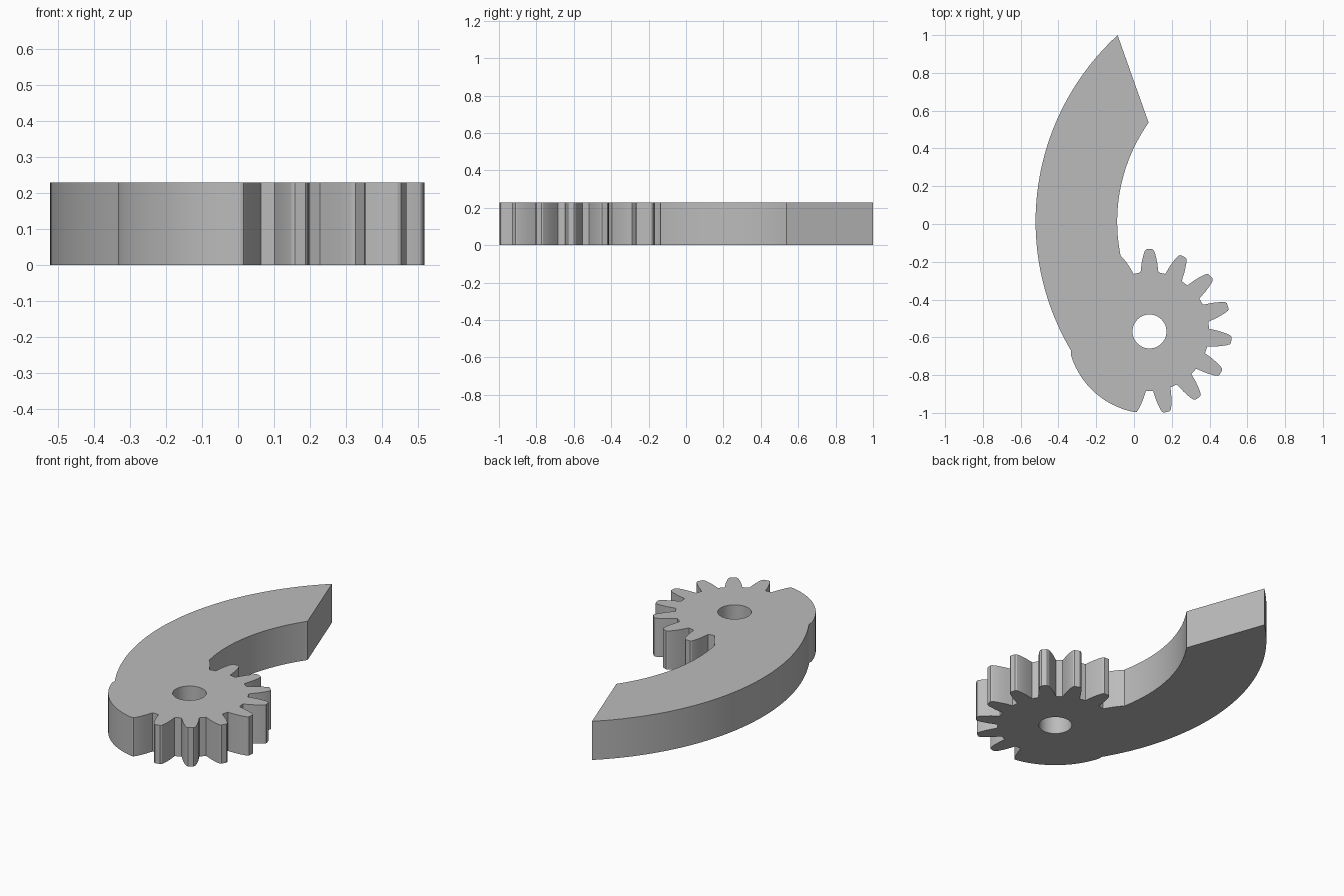
import bpy, bmesh
from math import sin, cos, radians

if "Cube" in bpy.data.objects:
    bpy.data.objects.remove(bpy.data.objects["Cube"], do_unlink=True)

HEIGHT = 0.228
GEAR = (0.082, -0.569)     # pinion centre
BEND = (0.817, 0.013)      # centre of the curved arm
TEETH = 15
PITCH = 360 / TEETH
# tooth flank from root to tip: (radius, half angle)
FLANK = [(0.316, 8.6), (0.34, 7.5), (0.365, 6.5), (0.39, 5.3),
         (0.413, 4.2), (0.43, 3.1), (0.436, 2.0)]


def polar(centre, radius, angle):
    a = radians(angle)
    return (centre[0] + radius * cos(a), centre[1] + radius * sin(a))


def arc(centre, radius, start, end, steps):
    return [polar(centre, radius, start + (end - start) * i / steps)
            for i in range(steps + 1)]


# Outer edge of the arm, then the toothless part of the pinion rim
outline = arc(BEND, 1.338, 132.5, 210.7, 48)
outline += arc(GEAR, 0.434, 194.5, 260, 24)[1:]

# Falling flank beside the rim, full teeth, rising flank into the arm
blank = 258
outline += [polar(GEAR, r, blank + h) for r, h in reversed(FLANK[:-1])]
for k in range(1, 9):
    mid = blank + k * PITCH
    outline += [polar(GEAR, r, mid - h) for r, h in FLANK]
    outline += [polar(GEAR, r, mid + h) for r, h in reversed(FLANK)]
outline += [polar(GEAR, r, blank + 9 * PITCH - h) for r, h in FLANK[:-1]]

# Inner edge of the arm
outline += arc(BEND, 0.906, 190.7, 144.7, 32)
bore = arc(GEAR, 0.09, 0, 360, 48)[:-1]

# Extrude the filled profile
curve = bpy.data.curves.new("geared_arm_profile", "CURVE")
curve.dimensions = "2D"
curve.fill_mode = "BOTH"
curve.extrude = HEIGHT / 2
for loop in (outline, bore):
    spline = curve.splines.new("POLY")
    spline.points.add(len(loop) - 1)
    for point, (x, y) in zip(spline.points, loop):
        point.co = (x, y, HEIGHT / 2, 1)
    spline.use_cyclic_u = True

arm = bpy.data.objects.new("geared_arm", curve)
bpy.context.collection.objects.link(arm)
bpy.ops.object.select_all(action="DESELECT")
arm.select_set(True)
bpy.context.view_layer.objects.active = arm
bpy.ops.object.convert(target="MESH")
arm = bpy.context.object
arm.name = "geared_arm"

# Weld the caps to the walls and rest the part on the ground
bm = bmesh.new()
bm.from_mesh(arm.data)
bmesh.ops.remove_doubles(bm, verts=bm.verts, dist=0.0005)
bmesh.ops.recalc_face_normals(bm, faces=bm.faces)
base = min(v.co.z for v in bm.verts)
bmesh.ops.translate(bm, verts=bm.verts, vec=(0, 0, -base))
bm.to_mesh(arm.data)
bm.free()

# Plain grey
grey = bpy.data.materials.new("plain_grey")
grey.use_nodes = True
colour = (0.5, 0.5, 0.5, 1)
grey.diffuse_color = colour
grey.node_tree.nodes["Principled BSDF"].inputs["Base Color"].default_value = colour
arm.data.materials.clear()
arm.data.materials.append(grey)
bpy.ops.object.shade_smooth_by_angle(angle=radians(25))
